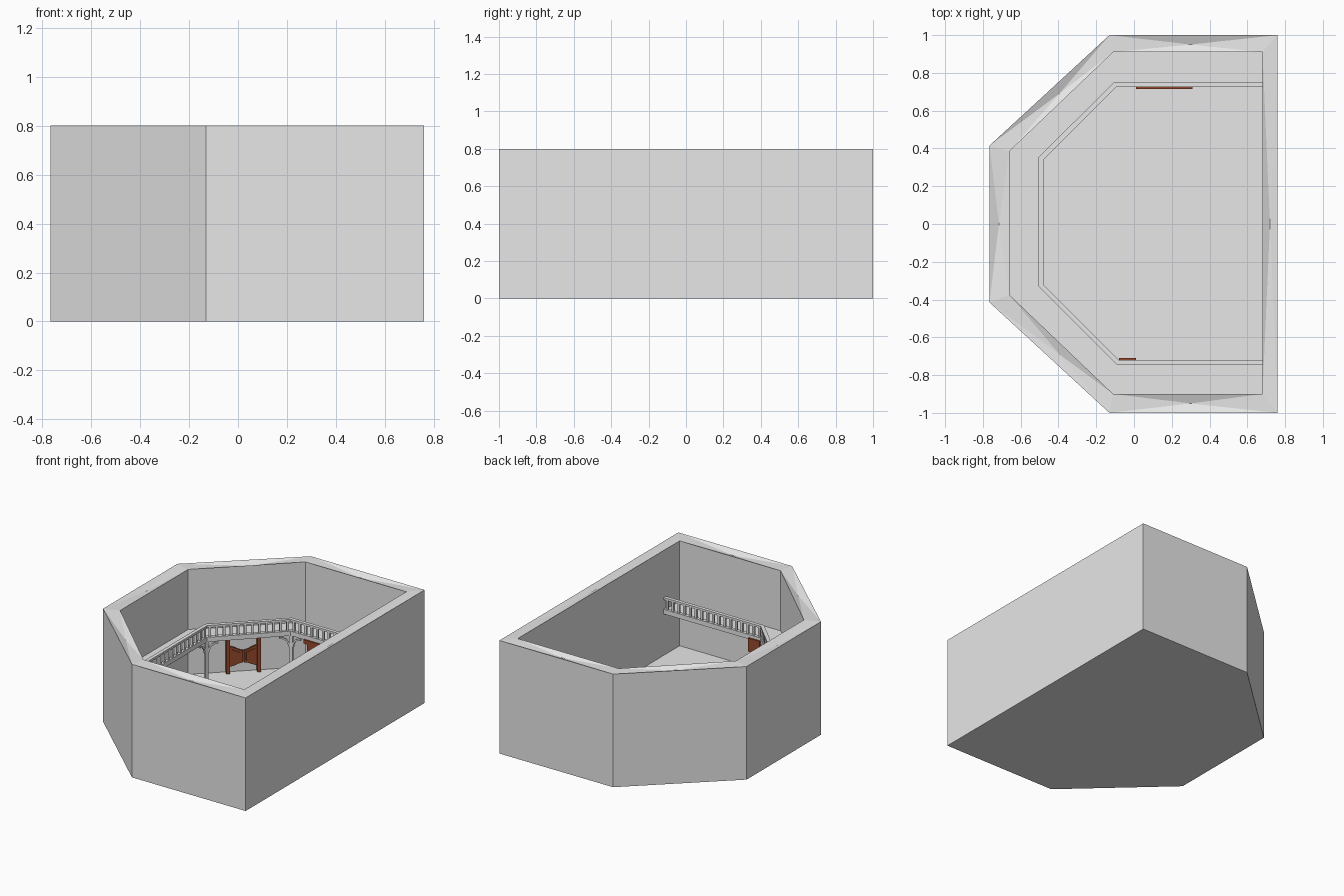
import bpy, bmesh, math
from mathutils import Vector

if "Cube" in bpy.data.objects:
    bpy.data.objects.remove(bpy.data.objects["Cube"])


def material(name, rgb):
    m = bpy.data.materials.new(name)
    m.diffuse_color = (*rgb, 1)
    m.use_nodes = True
    m.node_tree.nodes["Principled BSDF"].inputs["Base Color"].default_value = m.diffuse_color
    return m


GREY = material("plain_grey", (0.8, 0.8, 0.8))
BROWN = material("red_brown", (0.30, 0.065, 0.025))


def finish(name, bm, mat):
    bmesh.ops.recalc_face_normals(bm, faces=bm.faces)
    me = bpy.data.meshes.new(name)
    bm.to_mesh(me)
    bm.free()
    me.materials.append(mat)
    ob = bpy.data.objects.new(name, me)
    bpy.context.collection.objects.link(ob)
    return ob


def extrude(bm, pts, offset):
    """Closed solid from a flat polygon pushed along an offset."""
    a = [bm.verts.new(p) for p in pts]
    b = [bm.verts.new(Vector(p) + Vector(offset)) for p in pts]
    bm.faces.new(a)
    bm.faces.new(b[::-1])
    for i in range(len(a)):
        j = (i + 1) % len(a)
        bm.faces.new((a[i], b[i], b[j], a[j]))


def prism(bm, pts, z0, z1):
    extrude(bm, [(x, y, z0) for x, y in pts], (0, 0, z1 - z0))


def post(bm, c, d, w, t, z0, z1):
    """Upright box at c, w wide along d and t thick across it."""
    c, d = Vector(c), Vector(d).normalized()
    n = Vector((-d.y, d.x))
    prism(bm, [c + d * sx * w / 2 + n * sy * t / 2
               for sx, sy in ((-1, -1), (1, -1), (1, 1), (-1, 1))], z0, z1)


FLOOR, TOP = 0.058, 0.8
outer = [(0.76, 1), (-0.13, 1), (-0.765, 0.415), (-0.765, -0.415), (-0.13, -1), (0.76, -1)]
inner = [(0.68, 0.91), (-0.11, 0.91), (-0.66, 0.385), (-0.66, -0.375), (-0.11, -0.9), (0.68, -0.9)]
mids = [(0.3, 0.95), (-0.395, 0.69), (-0.715, 0), (-0.395, -0.69), (0.3, -0.95), (0.72, 0)]

# Room shell: outer walls, dished rim, inner walls and floor
bm = bmesh.new()
ring = lambda pts, z: [bm.verts.new((x, y, z)) for x, y in pts]
ob_, ot, mid = ring(outer, 0), ring(outer, TOP), ring(mids, TOP - 0.02)
it, fl = ring(inner, TOP), ring(inner, FLOOR)
for i in range(6):
    j = (i + 1) % 6
    for f in ((ob_[i], ob_[j], ot[j], ot[i]), (ot[i], ot[j], mid[i]), (ot[i], mid[i], it[i]),
              (mid[i], ot[j], it[j]), (mid[i], it[j], it[i]), (it[i], it[j], fl[j], fl[i])):
        bm.faces.new(f)
bm.faces.new(ob_)
bm.faces.new(fl)
finish("room_shell", bm, GREY)

# Balcony deck following five of the walls
edge_in = [(0.68, 0.725), (-0.095, 0.725), (-0.48, 0.34), (-0.48, -0.32), (-0.08, -0.72), (0.68, -0.72)]
edge_out = [(0.68, 0.75), (-0.105, 0.75), (-0.505, 0.355), (-0.505, -0.33), (-0.09, -0.745), (0.68, -0.745)]
bm = bmesh.new()
prism(bm, edge_in + inner[::-1], 0.352, 0.375)
finish("balcony_deck", bm, GREY)

# Bottom and top rails
for name, z0, z1 in (("bottom_rail", 0.375, 0.385), ("hand_rail", 0.453, 0.468)):
    bm = bmesh.new()
    prism(bm, edge_in + edge_out[::-1], z0, z1)
    finish(name, bm, GREY)

# Balusters spaced evenly along every run
path = [(Vector(a) + Vector(b)) / 2 for a, b in zip(edge_in, edge_out)]
bm = bmesh.new()
for a, b in zip(path, path[1:]):
    n = round((b - a).length / 0.046)
    for k in range(n):
        post(bm, a.lerp(b, (k + 0.5) / n), b - a, 0.016, 0.014, 0.385, 0.453)
finish("balusters", bm, GREY)

# Balcony posts with curved braces to both sides
bm = bmesh.new()
for i in range(1, 5):
    c = path[i]
    post(bm, c, path[i + 1] - path[i - 1], 0.022, 0.022, FLOOR, 0.352)
    for k in (i - 1, i + 1):
        d = (path[k] - c).normalized()
        n = Vector((-d.y, d.x, 0)) * 0.012
        arc = []
        for r, steps in ((0.07, range(6)), (0.058, range(5, -1, -1))):
            for s in steps:
                t = math.pi / 2 * s / 5
                h = 0.078 - r * math.cos(t)
                p = c + d * h
                arc.append(Vector((p.x, p.y, 0.274 + r * math.sin(t))) - n / 2)
        extrude(bm, arc, n)
finish("balcony_posts", bm, GREY)

# Swing doors and their jambs on the diagonal wall
w0, w1 = Vector(inner[2]), Vector(inner[1])
d = (w1 - w0).normalized()
n = Vector((d.y, -d.x))
base = w0 + n * 0.02
length = (w1 - w0).length
bm = bmesh.new()
for t in (0.335, 0.60):
    post(bm, base + d * length * t, d, 0.024, 0.03, FLOOR, 0.352)
finish("door_jambs", bm, BROWN)
centre = base + d * length * 0.4675


def leaf(bm, side, x0, x1, z0, z1, dip, out, thick):
    """Door leaf with a sweeping top and bottom."""
    top, low = [], []
    for k in range(9):
        u = k / 8
        p = centre + d * side * (x0 + (x1 - x0) * u) + n * out
        wave = dip * 0.5 * (1 - math.cos(math.pi * u))
        top.append((p.x, p.y, z1 - dip + wave))
        low.append((p.x, p.y, z0 + dip - wave * 0.8))
    extrude(bm, low + top[::-1], (n.x * thick, n.y * thick, 0))


for side, label in ((-1, "left"), (1, "right")):
    bm = bmesh.new()
    leaf(bm, side, 0.003, 0.088, 0.10, 0.245, 0.03, -0.006, 0.012)
    leaf(bm, side, 0.017, 0.074, 0.125, 0.222, 0.02, 0.006, 0.004)
    finish(label + "_swing_door", bm, BROWN)

# Boards hung below the balcony edge
bm = bmesh.new()
post(bm, (0.16, 0.72), (1, 0), 0.30, 0.01, 0.33, 0.357)
post(bm, (0.16, 0.72), (1, 0), 0.24, 0.008, 0.27, 0.33)
finish("back_hanging_board", bm, BROWN)
bm = bmesh.new()
post(bm, (-0.035, -0.714), (1, 0), 0.09, 0.01, 0.27, 0.365)
finish("front_hanging_board", bm, BROWN)
